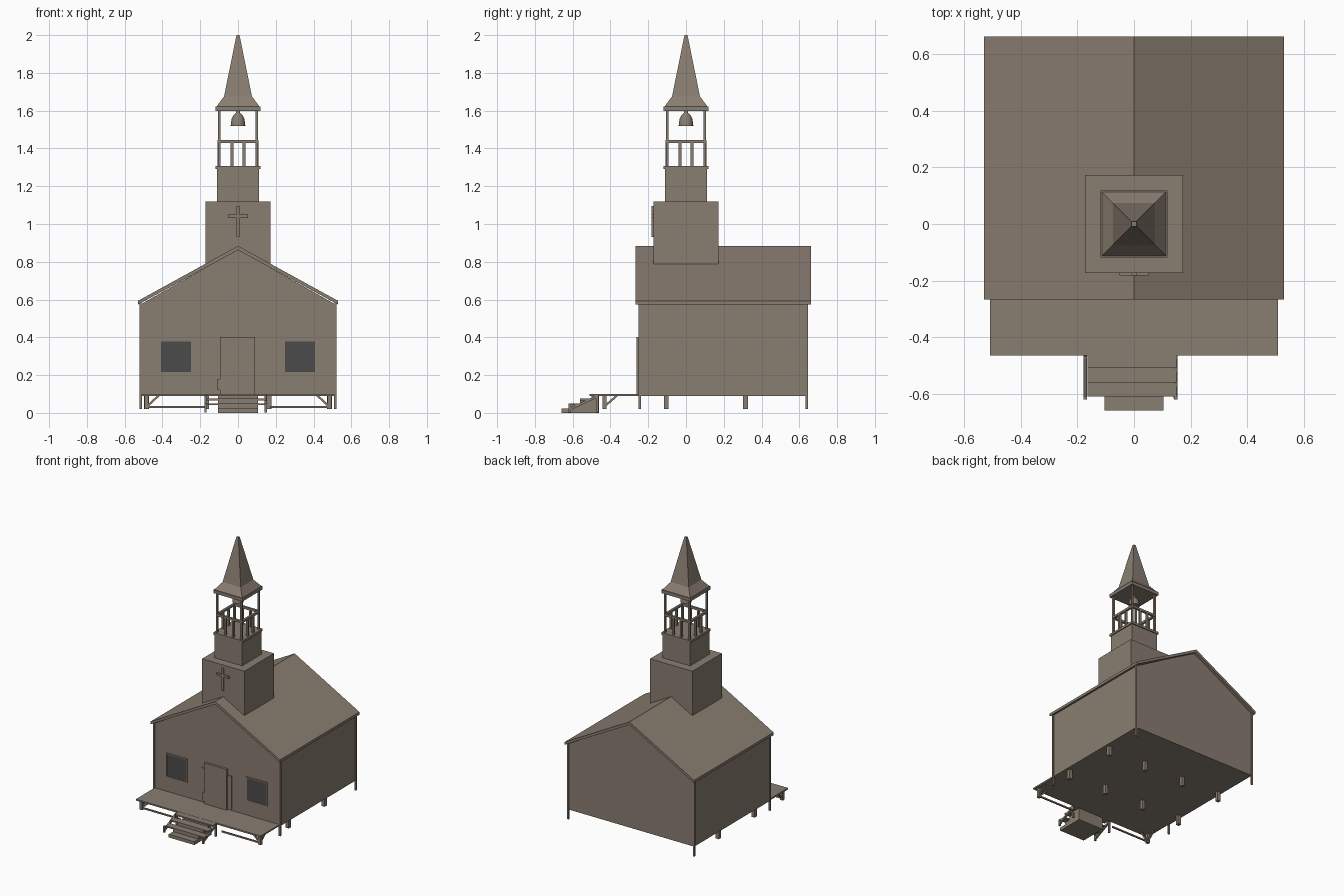
import bpy, bmesh, math
from mathutils import Vector

if "Cube" in bpy.data.objects:
    bpy.data.objects.remove(bpy.data.objects["Cube"])


def material(name, rgb):
    m = bpy.data.materials.new(name)
    m.diffuse_color = (*rgb, 1)
    m.use_nodes = True
    m.node_tree.nodes["Principled BSDF"].inputs["Base Color"].default_value = m.diffuse_color
    return m


WOOD = material("taupe wood", (0.25, 0.205, 0.165))
GLASS = material("dark glass", (0.07, 0.07, 0.07))


def finish(name, bm, mat=WOOD):
    bmesh.ops.recalc_face_normals(bm, faces=bm.faces)
    me = bpy.data.meshes.new(name)
    bm.to_mesh(me)
    bm.free()
    me.materials.append(mat)
    ob = bpy.data.objects.new(name, me)
    bpy.context.collection.objects.link(ob)
    return ob


def boxes(name, spans, mat=WOOD):
    """One object from (x0, x1, y0, y1, z0, z1) boxes."""
    bm = bmesh.new()
    for x0, x1, y0, y1, z0, z1 in spans:
        vs = bmesh.ops.create_cube(bm, size=1)["verts"]
        for v in vs:
            v.co = ((x0 + x1) / 2 + v.co.x * (x1 - x0),
                    (y0 + y1) / 2 + v.co.y * (y1 - y0),
                    (z0 + z1) / 2 + v.co.z * (z1 - z0))
    return finish(name, bm, mat)


def prism(name, pts, axis, a, b):
    """Extrude a closed profile along x (pts = y,z) or y (pts = x,z)."""
    bm = bmesh.new()
    put = (lambda p, t: (t, p[0], p[1])) if axis == "x" else (lambda p, t: (p[0], t, p[1]))
    f = bm.faces.new([bm.verts.new(put(p, a)) for p in pts])
    r = bmesh.ops.extrude_face_region(bm, geom=[f])
    d = Vector((b - a, 0, 0)) if axis == "x" else Vector((0, b - a, 0))
    bmesh.ops.translate(bm, vec=d, verts=[v for v in r["geom"] if isinstance(v, bmesh.types.BMVert)])
    return finish(name, bm)


def beam(name, p, q, w):
    """Square bar between two points."""
    p, q = Vector(p), Vector(q)
    bm = bmesh.new()
    vs = bmesh.ops.create_cube(bm, size=1)["verts"]
    rot = (q - p).to_track_quat("Z", "Y")
    for v in vs:
        v.co = (p + q) / 2 + rot @ Vector((v.co.x * w, v.co.y * w, v.co.z * (q - p).length))
    return finish(name, bm)


def post(x, y, z0, z1, w):
    return (x - w / 2, x + w / 2, y - w / 2, y + w / 2, z0, z1)


S = (-1, 1)

# Hall and gabled roof
prism("hall", [(-.515, .09), (.515, .09), (.515, .575), (0, .865), (-.515, .575)], "y", -.245, .64)
prism("roof", [(-.53, .573), (0, .862), (.53, .573), (.53, .593), (0, .884), (-.53, .593)],
      "y", -.267, .663)
boxes("corner_posts", [post(.515 * s, y, .02, .58, .013) for s in S for y in (-.245, .64)])
boxes("foundation_piles", [post(x, y, .02, .095, .025) for y in (-.105, .315)
                           for x in (-.485, -.165, .165, .485)])

# Front windows with frames
for s, side in zip(S, ("left", "right")):
    c = .328 * s
    boxes(side + "_window", [(c - .08, c + .08, -.25, -.243, .215, .38)], GLASS)
    boxes(side + "_window_frame",
          [(c - .085, c + .085, -.252, -.243, z, z + .007) for z in (.209, .379)] +
          [(c + t * .082 - .003, c + t * .082 + .003, -.252, -.243, .209, .386) for t in S])

# Door and its side casings
boxes("door", [(-.095, .09, -.262, -.243, .1, .402)])
boxes("door_casing", [(-.125, .122, -.252, -.243, .11, .356)])
boxes("door_handle", [(-.108, -.095, -.262, -.25, .12, .18)])

# Porch deck with posts, braces and low rail
boxes("porch_deck", [(-.51, .51, -.465, -.24, .09, .101)])
boxes("porch_posts", [post(.485 * s, -.432, .02, .092, .022) for s in S])
boxes("porch_rail", [(min(.17 * s, .48 * s), max(.17 * s, .48 * s), -.438, -.428, .027, .037) for s in S])
for s in S:
    beam("porch_brace", (.475 * s, -.432, .04), (.42 * s, -.432, .092), .011)
    beam("porch_side_brace", (.485 * s, -.425, .04), (.485 * s, -.365, .092), .011)

# Steps: central block, side treads, sloping stringers
prism("step_block", [(-.66, 0), (-.46, 0), (-.46, .1), (-.5, .1), (-.5, .075), (-.56, .075),
                     (-.56, .05), (-.61, .05), (-.61, .024), (-.66, .024)], "x", -.105, .105)
boxes("step_treads", [(-.165, .15, y, y + .05, z, z + .01)
                      for y, z in ((-.61, .041), (-.56, .066), (-.51, .09))])
for x in (-.172, .147):
    beam("step_stringer", (x, -.615, .02), (x, -.465, .09), .013)
    boxes("step_leg", [post(x, -.615, .003, .05, .012), post(x, -.47, .003, .095, .012)])

# Tower stages
boxes("tower_base", [(-.173, .173, -.173, .173, .785, 1.118)])
boxes("tower_stage", [(-.112, .112, -.112, .112, 1.118, 1.292)])
boxes("belfry_floor", [(-.119, .119, -.119, .119, 1.29, 1.307)])
boxes("cross", [(-.008, .008, -.183, -.17, .93, 1.095), (-.052, .052, -.183, -.17, 1.033, 1.049)])

# Belfry posts, railing and balusters
boxes("belfry_posts", [post(.1 * s, .1 * t, 1.3, 1.605, .014) for s in S for t in S])
boxes("belfry_railing", [(-.1, .1, .1 * s - .008, .1 * s + .008, 1.428, 1.444) for s in S] +
      [(.1 * s - .008, .1 * s + .008, -.1, .1, 1.428, 1.444) for s in S])
boxes("belfry_balusters", [post(.032 * s, .1 * t, 1.3, 1.43, .015) for s in S for t in S] +
      [post(.1 * s, .032 * t, 1.3, 1.43, .015) for s in S for t in S])

# Bell turned from a profile
bm = bmesh.new()
prof = [(.001, 1.52), (.039, 1.52), (.037, 1.535), (.033, 1.56), (.024, 1.577), (.01, 1.588), (.01, 1.605)]
vs = [bm.verts.new((r, 0, z)) for r, z in prof]
es = [bm.edges.new(p) for p in zip(vs, vs[1:])]
bmesh.ops.spin(bm, geom=vs + es, cent=(0, 0, 0), axis=(0, 0, 1), angle=math.tau, steps=16)
bmesh.ops.remove_doubles(bm, verts=bm.verts, dist=.0005)
bell = finish("bell", bm)
for f in bell.data.polygons:
    f.use_smooth = len(f.vertices) == 4 and abs(f.normal.z) < .9

# Flared square spire on its eave slab
boxes("spire_eave", [(-.119, .119, -.119, .119, 1.598, 1.622)])
bm = bmesh.new()
rings = [[bm.verts.new((r * x, r * y, z)) for x, y in ((-1, -1), (1, -1), (1, 1), (-1, 1))]
         for r, z in ((.115, 1.62), (.074, 1.675), (.008, 2.0))]
for a, b in zip(rings, rings[1:]):
    for i in range(4):
        bm.faces.new((a[i], a[(i + 1) % 4], b[(i + 1) % 4], b[i]))
bm.faces.new(rings[0])
bm.faces.new(rings[-1])
finish("spire", bm)
